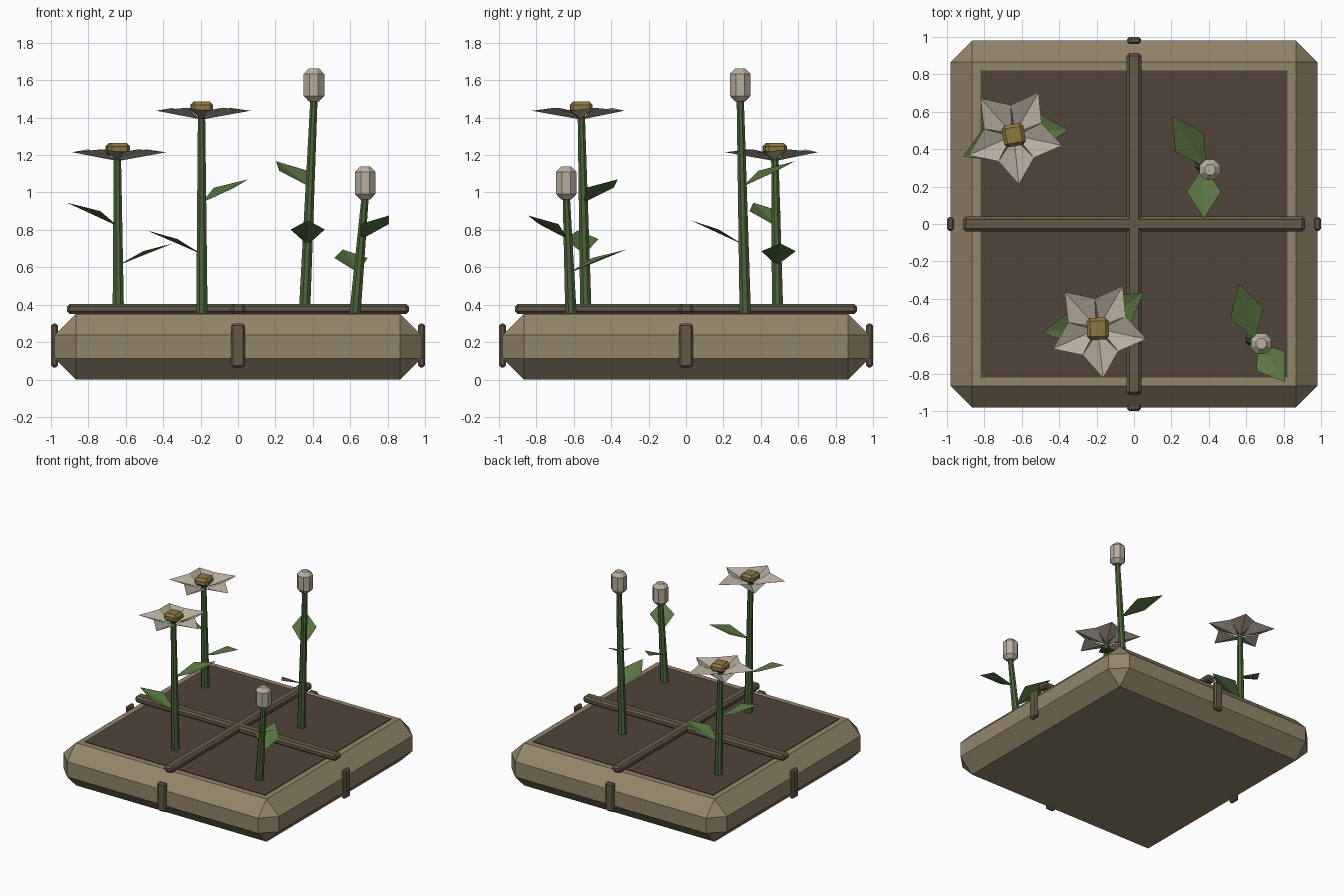
import bpy, bmesh, math
from mathutils import Vector

if "Cube" in bpy.data.objects:
    bpy.data.objects.remove(bpy.data.objects["Cube"])


def material(name, rgb):
    m = bpy.data.materials.new(name)
    m.diffuse_color = (*rgb, 1)
    m.use_nodes = True
    m.node_tree.nodes["Principled BSDF"].inputs["Base Color"].default_value = m.diffuse_color
    return m


WOOD = material("wood", (0.29, 0.235, 0.145))
DARK = material("dark_wood", (0.125, 0.1, 0.062))
SOIL = material("soil", (0.085, 0.058, 0.042))
STEM = material("stem_green", (0.07, 0.13, 0.04))
LEAF = material("leaf_green", (0.1, 0.175, 0.055))
PETAL = material("petal_cream", (0.47, 0.42, 0.34))
GOLD = material("gold", (0.27, 0.185, 0.055))


def add(name, bm, mat):
    bmesh.ops.recalc_face_normals(bm, faces=bm.faces)
    me = bpy.data.meshes.new(name)
    bm.to_mesh(me)
    bm.free()
    me.materials.append(mat)
    ob = bpy.data.objects.new(name, me)
    bpy.context.collection.objects.link(ob)
    return ob


def box(name, loc, size, mat, bevel=0, turn=0):
    bm = bmesh.new()
    bmesh.ops.create_cube(bm, size=1)
    bmesh.ops.scale(bm, vec=size, verts=bm.verts)
    if bevel:
        bmesh.ops.bevel(bm, geom=bm.edges[:], offset=bevel, segments=1,
                        affect='EDGES', profile=0.5)
    ob = add(name, bm, mat)
    ob.location = loc
    ob.rotation_euler.z = math.radians(turn)
    return ob


def rings(name, sections, mat, n=8):
    """Closed n-sided body through (centre, radius) sections."""
    bm = bmesh.new()
    loops = []
    for c, r in sections:
        loops.append([bm.verts.new(Vector(c) + Vector((
            r * math.cos((i + .5) * math.tau / n),
            r * math.sin((i + .5) * math.tau / n), 0))) for i in range(n)])
    for a, b in zip(loops, loops[1:]):
        for i in range(n):
            j = (i + 1) % n
            bm.faces.new((a[i], a[j], b[j], b[i]))
    bm.faces.new(loops[0][::-1])
    bm.faces.new(loops[-1])
    return add(name, bm, mat)


def blade(bm, base, tip, half, lift, at):
    """Folded diamond: two triangles either side of a centre crease."""
    base, tip = Vector(base), Vector(tip)
    d = tip - base
    side = Vector((-d.y, d.x, 0)).normalized() * half
    mid = base + d * at + Vector((0, 0, lift))
    b, t, l, r = (bm.verts.new(p) for p in (base, tip, mid + side, mid - side))
    bm.faces.new((b, t, l))
    bm.faces.new((b, r, t))


def leaf(name, base, tip):
    bm = bmesh.new()
    blade(bm, base, tip, 0.092, 0.02, 0.48)
    add(name, bm, LEAF)


def plant(name, foot, top, leaves):
    foot, top = Vector(foot), Vector(top)
    rings(name + "_stem", [(foot, 0.033), (top, 0.021)], STEM)
    for i, (z, tip) in enumerate(leaves):
        leaf(f"{name}_leaf_{i + 1}",
             foot.lerp(top, (z - foot.z) / (top.z - foot.z)), tip)


def blossom(name, x, y, z, turn):
    # five folded petals around a gold centre, z is the tip height
    bm = bmesh.new()
    for k in range(5):
        a = math.radians(60 + 72 * k)
        c, s = math.cos(a), math.sin(a)
        blade(bm, (x + .012 * c, y + .012 * s, z - .045),
              (x + .265 * c, y + .265 * s, z), .096, .04, .47)
    bmesh.ops.remove_doubles(bm, verts=bm.verts, dist=0.006)
    add(name + "_petals", bm, PETAL)
    box(name + "_centre", (x, y, z + .018), (.118, .118, .064), GOLD, .018, turn)


def bud(name, x, y, z):
    rings(name + "_bud", [((x, y, z + h), r) for h, r in
          ((-.088, .03), (-.058, .06), (.058, .06), (.088, .03))], PETAL)


# planter box with soil bed
box("planter", (0, 0, .175), (1.96, 1.96, .35), WOOD, .113)
box("soil", (0, 0, .335), (1.64, 1.64, .04), SOIL)

# crossed divider bars and side clips
box("divider_x", (0, 0, .378), (1.828, .08, .054), DARK, .015)
box("divider_y", (0, 0, .378), (.08, 1.828, .054), DARK, .015)
for i in range(4):
    a = i * math.pi / 2
    box(f"side_clip_{i + 1}", (.981 * math.sin(a), -.981 * math.cos(a), .182),
        (.076, .038, .236), DARK, .012, 90 * i)

# plants: foot, stem top, leaves as (height on stem, tip)
plant("back_flower", (-.64, .49, .345), (-.645, .475, 1.2),
      [(.82, (-.914, .36, .945)), (.61, (-.35, .505, .727))])
blossom("back_flower", -.643, .475, 1.215, 10)
plant("front_flower", (-.193, -.535, .345), (-.195, -.56, 1.42),
      [(.67, (-.487, -.578, .797)), (.945, (.053, -.365, 1.07))])
blossom("front_flower", -.193, -.56, 1.437, 2)
plant("tall_bud_plant", (.355, .317, .345), (.406, .29, 1.5),
      [(1.03, (.203, .582, 1.167)), (.72, (.374, .028, .85))])
bud("tall_bud_plant", .406, .29, 1.575)
plant("short_bud_plant", (.625, -.615, .345), (.68, -.64, .98),
      [(.75, (.807, -.845, .877)), (.57, (.56, -.318, .695))])
bud("short_bud_plant", .68, -.64, 1.051)
